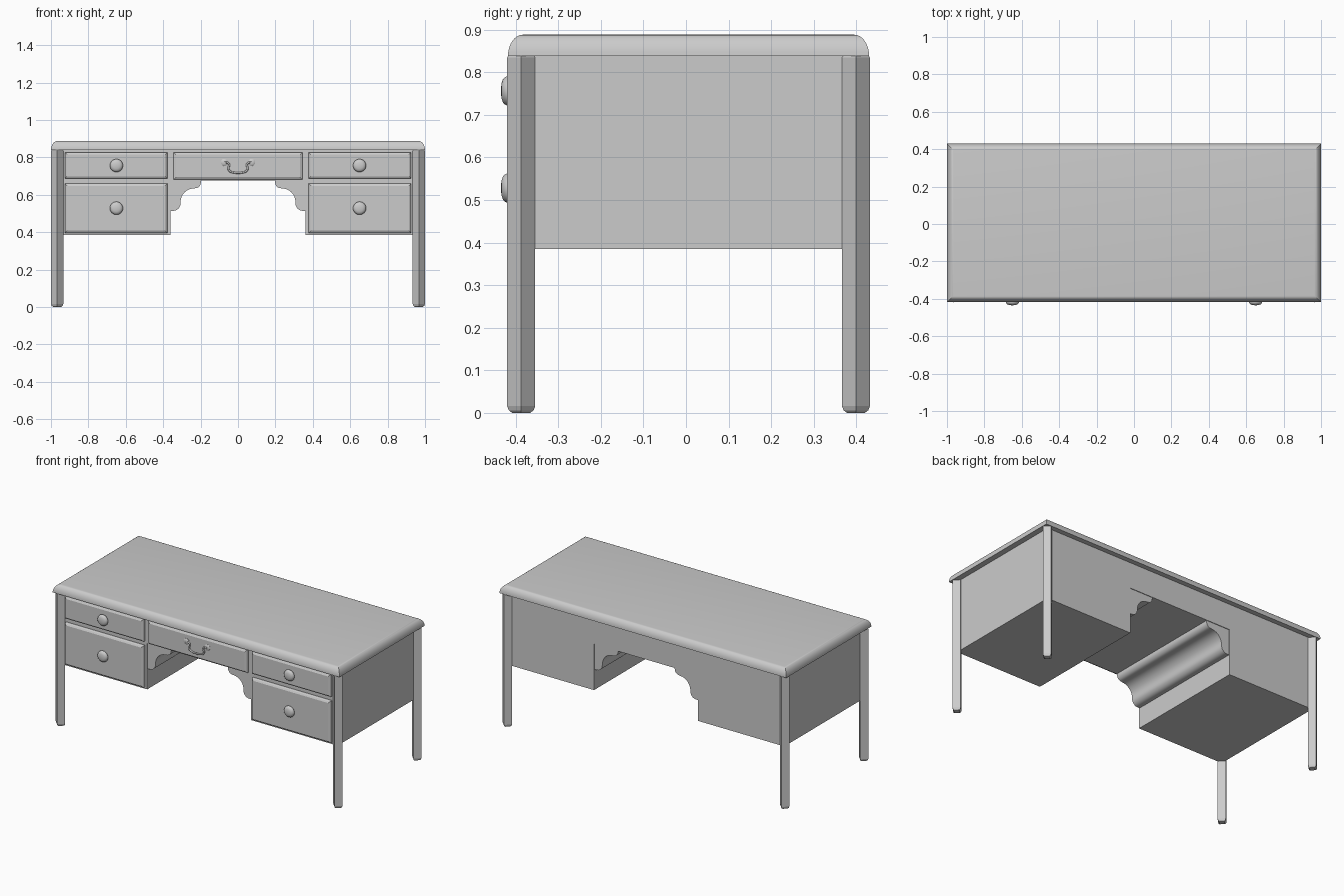
import bpy, bmesh, math
from mathutils import Vector

if "Cube" in bpy.data.objects:
    bpy.data.objects.remove(bpy.data.objects["Cube"])

FRONT, BACK = -0.387, 0.399      # carcass depth
DRAWER_FACE = -0.408


def finish(name, bm, smooth=None):
    bmesh.ops.recalc_face_normals(bm, faces=bm.faces)
    me = bpy.data.meshes.new(name)
    bm.to_mesh(me)
    bm.free()
    ob = bpy.data.objects.new(name, me)
    bpy.context.collection.objects.link(ob)
    if smooth:
        bpy.ops.object.select_all(action='DESELECT')
        ob.select_set(True)
        bpy.context.view_layer.objects.active = ob
        bpy.ops.object.shade_smooth_by_angle(angle=math.radians(smooth))
    return ob


def loft(name, rings, smooth=None):
    """Closed solid through a list of equal-length point rings."""
    bm = bmesh.new()
    vs = [[bm.verts.new(p) for p in r] for r in rings]
    n = len(rings[0])
    for a, b in zip(vs, vs[1:]):
        for i in range(n):
            j = (i + 1) % n
            bm.faces.new((a[i], a[j], b[j], b[i]))
    bm.faces.new(vs[0][::-1])
    bm.faces.new(vs[-1])
    return finish(name, bm, smooth)


def extrude_xz(name, pts, y0, y1, smooth=None):
    return loft(name, [[(x, y, z) for x, z in pts] for y in (y0, y1)], smooth)


def turned(name, x, z, profile, sides=32):
    """Round part turned about the y axis; profile is (radius, y)."""
    ang = [2 * math.pi * i / sides for i in range(sides)]
    return loft(name, [[(x + r * math.cos(a), y, z + r * math.sin(a)) for a in ang]
                       for r, y in profile], 35)


def arc(cx, cz, rx, rz, a0, a1, n=10):
    return [(cx + rx * math.cos(math.radians(a0 + (a1 - a0) * i / n)),
             cz + rz * math.sin(math.radians(a0 + (a1 - a0) * i / n))) for i in range(n + 1)]


def drawer(name, x0, x1, z0, z1):
    # Panel with a sloped border leading up to the raised face
    rings = []
    for inset, y in ((0, FRONT + 0.01), (0, -0.397), (0.003, -0.403), (0.012, DRAWER_FACE)):
        rings.append([(x0 + inset, y, z0 + inset), (x1 - inset, y, z0 + inset),
                      (x1 - inset, y, z1 - inset), (x0 + inset, y, z1 - inset)])
    return loft(name, rings)


# Desk top with rounded upper edge
rings = []
for inset, z in [(0.035 * (1 - math.cos(t)), 0.838 + 0.05 * math.sin(t))
                 for t in [math.pi / 2 * i / 8 for i in range(9)]]:
    x, y0, y1 = 1 - inset, -0.418 + inset, 0.43 - inset
    rings.append([(-x, y0, z), (x, y0, z), (x, y1, z), (-x, y1, z)])
loft("desk_top", rings, 30)

# Carcass: two pedestals joined by the centre apron
extrude_xz("carcass", [(-0.965, 0.385), (-0.362, 0.385), (-0.362, 0.675), (0.362, 0.675),
                       (0.362, 0.385), (0.965, 0.385), (0.965, 0.838), (-0.965, 0.838)],
           FRONT, BACK)

# Four-sided legs set corner-on, chamfered at both ends
for sx, side in ((-1, "left"), (1, "right")):
    for cy, end in ((FRONT, "front"), (BACK, "back")):
        cx = sx * 0.967
        loft(f"{end}_{side}_leg",
             [[(cx + r, cy, z), (cx, cy + r, z), (cx - r, cy, z), (cx, cy - r, z)]
              for r, z in ((0.021, 0), (0.029, 0.006), (0.033, 0.016),
                           (0.033, 0.834), (0.03, 0.8385))])

# Scrolled brackets running the full depth of the knee space
scroll = ([(0.365, 0.677), (0.198, 0.677)]
          + arc(0.228, 0.668, 0.03, 0.033, 180, 270, 6)
          + arc(0.237, 0.560, 0.07, 0.073, 88, 5, 10)
          + arc(0.345, 0.555, 0.038, 0.041, 180, 270, 6)
          + [(0.365, 0.514)])
for sx, side in ((-1, "left"), (1, "right")):
    extrude_xz(f"{side}_bracket", [(sx * x, z) for x, z in scroll],
               FRONT + 0.004, BACK - 0.004, 40)

# Drawers and round knobs
drawer("centre_drawer", -0.344, 0.344, 0.682, 0.827)
knob = [(0.024, DRAWER_FACE + 0.004), (0.032, DRAWER_FACE - 0.004), (0.035, -0.416),
        (0.0345, -0.420), (0.032, -0.425), (0.027, -0.430), (0.018, -0.433), (0.006, -0.4345)]
for sx, side in ((-1, "left"), (1, "right")):
    x0, x1 = sorted((sx * 0.378, sx * 0.926))
    for z0, z1, kz, level in ((0.686, 0.827, 0.756, "upper"), (0.396, 0.66, 0.528, "lower")):
        drawer(f"{side}_{level}_drawer", x0, x1, z0, z1)
        turned(f"{side}_{level}_knob", sx * 0.65, kz, knob)

# Swan-neck handle on the centre drawer
for sx, side in ((-1, "left"), (1, "right")):
    turned(f"{side}_handle_rosette", sx * 0.073, 0.773,
           [(0.019, -0.405), (0.019, -0.410), (0.014, -0.4135), (0.005, -0.4145)], 20)
half = [(0.073, 0.773), (0.052, 0.769), (0.047, 0.757), (0.052, 0.743), (0.045, 0.727), (0.025, 0.719)]
path = [(-x, z) for x, z in half] + [(0, 0.717)] + half[::-1]
curve = bpy.data.curves.new("handle_curve", 'CURVE')
curve.dimensions = '3D'
curve.bevel_depth = 0.005
curve.bevel_resolution = 2
curve.resolution_u = 5
curve.use_fill_caps = True
sp = curve.splines.new('BEZIER')
sp.bezier_points.add(len(path) - 1)
for p, (x, z) in zip(sp.bezier_points, path):
    p.co = Vector((x, -0.412, z))
    p.handle_left_type = p.handle_right_type = 'AUTO'
bpy.context.collection.objects.link(bpy.data.objects.new("drawer_handle", curve))
